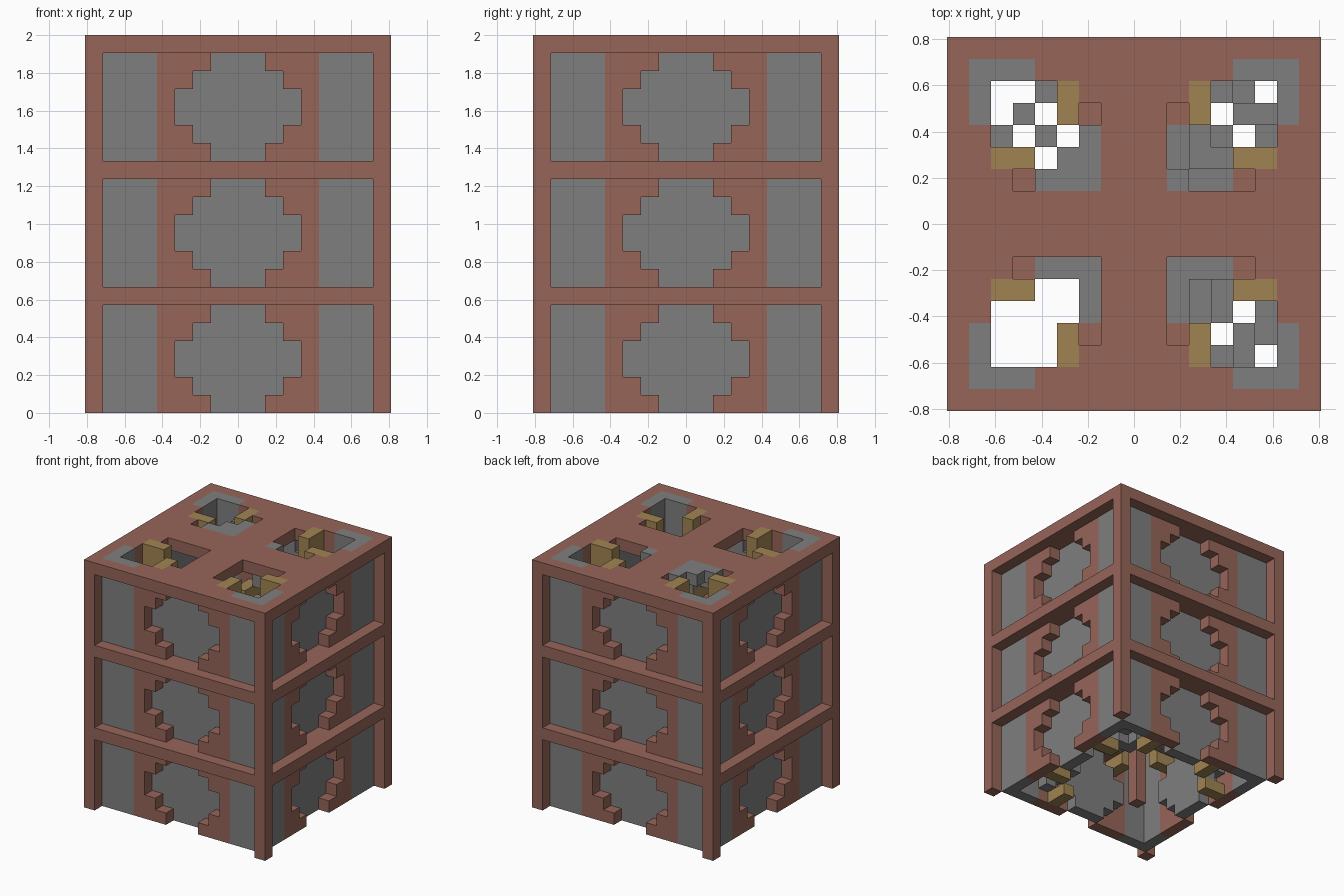
import bpy, bmesh, random
from mathutils import Vector

random.seed(4)
cube = bpy.data.objects.get("Cube")
if cube:
    bpy.data.objects.remove(cube)

N, TALL = 17, 21            # blocks across and up
U = 2 / TALL                # block size
STOREY = 7


def make_material(name, rgb):
    linear = [((c / 255 + 0.055) / 1.055) ** 2.4 for c in rgb] + [1]
    m = bpy.data.materials.new(name)
    m.use_nodes = True
    m.diffuse_color = linear
    m.node_tree.nodes["Principled BSDF"].inputs["Base Color"].default_value = linear
    return m


BRICK = make_material("red brick", (150, 101, 89))
STONE = make_material("grey stone", (127, 127, 127))
WOOD = make_material("ochre wood", (160, 132, 82))

blocks = {}                 # cell -> (part name, material)


def box(part, mat, xs, ys, zs):
    for x in range(*xs):
        for y in range(*ys):
            for z in range(*zs):
                blocks[x, y, z] = (part, mat)


def around(part, mat, xs, ys, zs):
    """Same box on all four sides."""
    for _ in range(4):
        box(part, mat, xs, ys, zs)
        xs, ys = (N - ys[1], N - ys[0]), xs


def mirrored(xs):
    return (xs, (N - xs[1], N - xs[0]))


def corner_range(r, far):
    return (N - r[1], N - r[0]) if far else r


CORNERS = [(fx, fy) for fx in (0, 1) for fy in (0, 1)]

# Half-width limits of the round niche, bottom row to top row
NICHE = (7, 6, 5, 5, 6, 7)

for base in range(0, TALL, STOREY):
    top = base + STOREY - 1
    # floor slab with stone inlays at the shaft corners
    box("floor_slab", BRICK, (0, N), (0, N), (top, top + 1))
    for fx, fy in CORNERS:
        for r in ((1, 4), (4, 7)):
            box("floor_slab", STONE, corner_range(r, fx), corner_range(r, fy), (top, top + 1))
    # square shaft, wider at the roof
    for fx, fy in CORNERS:
        for r in ((2, 6), (3, 7))[:2 if top == TALL - 1 else 1]:
            for x in range(*corner_range(r, fx)):
                for y in range(*corner_range(r, fy)):
                    blocks.pop((x, y, top), None)
    # wooden beams beside the shafts
    for fx, fy in CORNERS:
        for xs, ys in (((2, 4), (5, 6)), ((5, 6), (2, 4))):
            xs, ys = corner_range(xs, fx), corner_range(ys, fy)
            box("shaft_beam", WOOD, xs, ys, (top - 1, top + 1))
            if fx or fy:
                box("shaft_beam", WOOD, xs, ys, (base, base + 1))
    # walls: stone piers, stepped brick surround, recessed stone niche
    for xs in mirrored((1, 4)):
        around("wall_pier", STONE, xs, (1, 2), (base, top))
    for row, edge in enumerate(NICHE):
        z = (base + row, base + row + 1)
        for xs in mirrored((4, edge)):
            around("niche_surround", BRICK, xs, (1, 2), z)
        around("niche_back", STONE, (edge, N - edge), (2, 3), z)

# corner posts
around("corner_post", BRICK, (0, 1), (0, 1), (0, TALL))

# roof inlays left whole on the back side
for x, y in ((4, 10), (5, 10), (6, 10), (5, 11), (6, 11), (6, 12), (10, 10)):
    blocks[x, y, TALL - 1] = ("floor_slab", STONE)

# climbing steps inside three of the shafts
STEPS = {
    "back_right_step": ((4, 14), (3, 13), (2, 12), (4, 12), (3, 11)),
    "back_left_step": ((12, 14), (13, 14), (13, 13), (14, 13), (14, 12),
                       (12, 12), (11, 12), (12, 11), (11, 11)),
    "front_left_step": ((12, 2), (13, 2), (13, 3), (14, 3), (14, 4),
                        (11, 3), (12, 4), (11, 4), (12, 5), (11, 5)),
}
for part, cells in STEPS.items():
    for base in range(0, TALL, STOREY):
        for i, (x, y) in enumerate(cells):
            z = base + 5 - i % 5 if part == "back_right_step" else base + random.randint(1, 4)
            blocks.setdefault((x, y, z), (part, STONE))

# post under the ground-floor ceiling
box("inner_post", BRICK, (6, 7), (6, 7), (0, 6))


# Skin each part with the faces that are open to the air
AXES = [Vector(v) for v in ((1, 0, 0), (0, 1, 0), (0, 0, 1))]


def build(part):
    mats = [BRICK, STONE, WOOD]
    used = [m for m in mats if any(b == (part, m) for b in blocks.values())]
    bm = bmesh.new()
    for cell, (name, mat) in blocks.items():
        if name != part:
            continue
        centre = Vector(cell) + Vector((0.5, 0.5, 0.5))
        for i, axis in enumerate(AXES):
            u, v = AXES[(i + 1) % 3] / 2, AXES[(i + 2) % 3] / 2
            for s in (1, -1):
                if tuple(int(c) for c in Vector(cell) + axis * s) in blocks:
                    continue
                mid = centre + axis * s / 2
                ring = [mid - u - v, mid + u - v, mid + u + v, mid - u + v][::s]
                face = bm.faces.new([bm.verts.new(
                    ((p.x - N / 2) * U, (p.y - N / 2) * U, p.z * U)) for p in ring])
                face.material_index = used.index(mat)
    bmesh.ops.remove_doubles(bm, verts=bm.verts, dist=U / 100)
    mesh = bpy.data.meshes.new(part)
    bm.to_mesh(mesh)
    bm.free()
    for m in used:
        mesh.materials.append(m)
    bpy.context.collection.objects.link(bpy.data.objects.new(part, mesh))


for part in sorted({b[0] for b in blocks.values()}):
    build(part)
